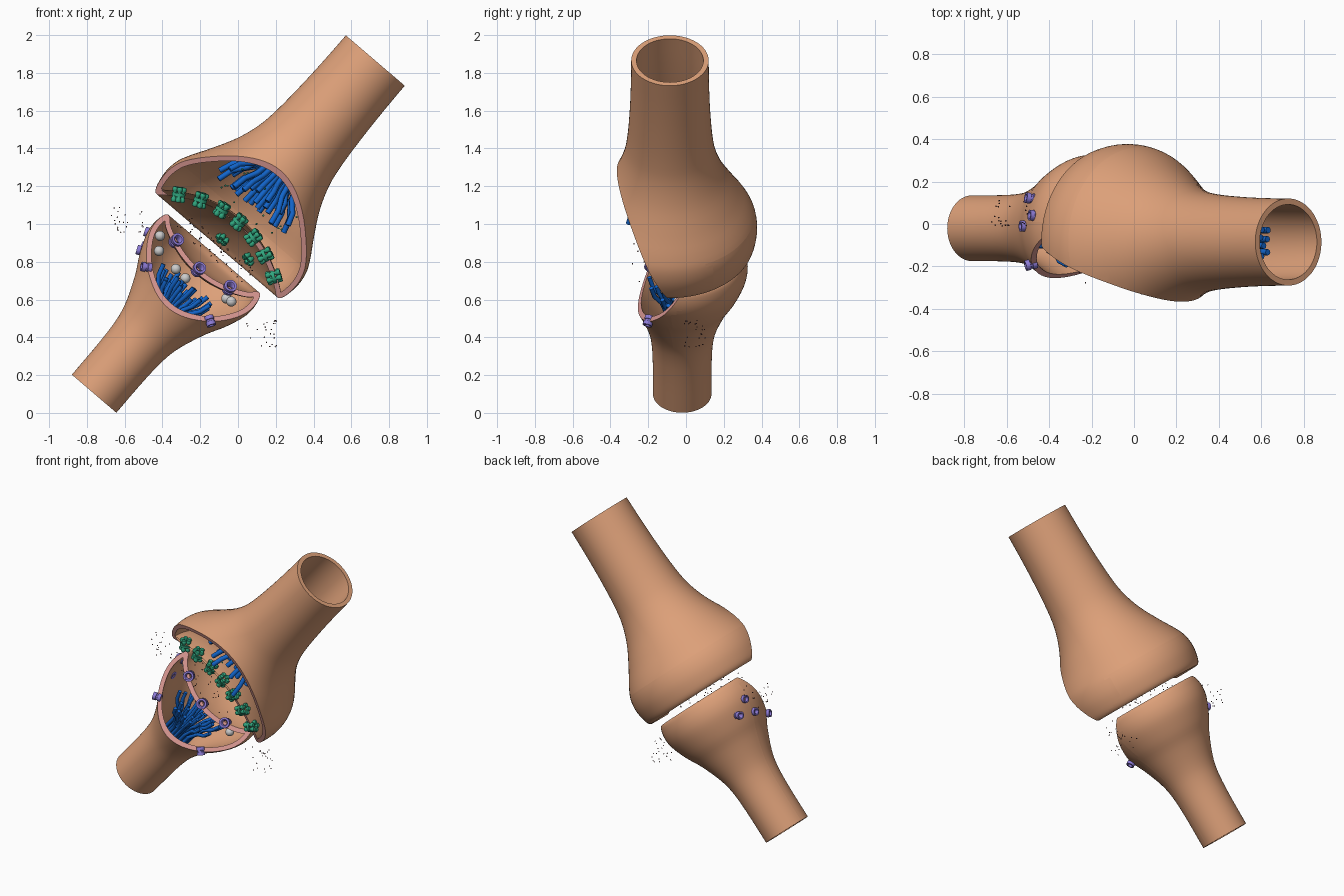
import bpy, bmesh, math, random
from mathutils import Matrix, Vector

if "Cube" in bpy.data.objects:
    bpy.data.objects.remove(bpy.data.objects["Cube"])

random.seed(4)
T = 0.028  # membrane wall thickness


def frame(v, y):
    """Cell frame: local x across the cell, local z along its slanted axis."""
    return Matrix(((.76, 0, .65, .76 * v), (0, 1, 0, y), (-.65, 0, .76, -.65 * v), (0, 0, 0, 1)))


UP, LOW = frame(-.66, -.085), frame(-.645, -.02)


def material(name, rgb):
    m = bpy.data.materials.new(name)
    m.diffuse_color = (*rgb, 1)
    m.use_nodes = True
    m.node_tree.nodes["Principled BSDF"].inputs["Base Color"].default_value = m.diffuse_color
    return m


TAN = material("cell_skin", (.72, .35, .19))
PINK = material("cut_membrane", (.75, .34, .31))
GREEN = material("receptor_green", (.03, .38, .21))
BLUE = material("tubule_blue", (.006, .13, .60))
PURPLE = material("channel_purple", (.27, .20, .68))
DARK = material("particle_brown", (.12, .05, .05))


def finish(name, bm, mats, mw, angle=40):
    me = bpy.data.meshes.new(name)
    bm.to_mesh(me)
    bm.free()
    ob = bpy.data.objects.new(name, me)
    bpy.context.collection.objects.link(ob)
    for m in mats:
        me.materials.append(m)
    ob.matrix_world = mw
    bpy.ops.object.select_all(action='DESELECT')
    ob.select_set(True)
    bpy.context.view_layer.objects.active = ob
    bpy.ops.object.shade_smooth_by_angle(angle=math.radians(angle))
    return ob


def lathe(bm, prof, segs, mat=Matrix(), closed=True):
    """Revolve (r, z) points about local z."""
    rings = [[bm.verts.new(mat @ Vector((r * math.cos(a), r * math.sin(a), z)))
              for a in (2 * math.pi * i / segs for i in range(segs))] for r, z in prof]
    for k in range(len(rings) if closed else len(rings) - 1):
        a, b = rings[k], rings[(k + 1) % len(rings)]
        for i in range(segs):
            j = (i + 1) % segs
            bm.faces.new((a[i], a[j], b[j], b[i]))


def smooth(pts, n=4):
    """Catmull-Rom through the profile points."""
    p = [Vector(q) for q in pts]
    p = [2 * p[0] - p[1]] + p + [2 * p[-1] - p[-2]]
    out = []
    for i in range(1, len(p) - 2):
        a, b, c, d = p[i - 1:i + 3]
        for k in range(n):
            t = k / n
            out.append(.5 * (2 * b + (c - a) * t + (2 * a - 5 * b + 4 * c - d) * t * t
                             + (3 * b - a - 3 * c + d) * t ** 3))
    return out + [p[-2]]


def cell(name, pts, side, mw, cut_co, cut_no):
    """Hollow revolved cell with a dished end, sliced open by a tilted plane."""
    outer = smooth(pts)
    inner = []
    for i, p in enumerate(outer):
        t = (outer[min(i + 1, len(outer) - 1)] - outer[max(i - 1, 0)]).normalized()
        q = p + side * T * Vector((-t.y, t.x))
        if i == 0:
            q.x = 0
        if i == len(outer) - 1:
            q = Vector((p.x - T, p.y))
        if min((q - o).length for o in outer) > T * .85:
            inner.append(q)
    bm = bmesh.new()
    lathe(bm, outer + inner[::-1], 72, closed=False)
    # close the tube wall back to the start is not needed: both ends meet on the axis
    bmesh.ops.remove_doubles(bm, verts=bm.verts[:], dist=1e-5)
    bmesh.ops.recalc_face_normals(bm, faces=bm.faces[:])
    res = bmesh.ops.bisect_plane(bm, geom=bm.verts[:] + bm.edges[:] + bm.faces[:],
                                 plane_co=cut_co, plane_no=cut_no, clear_outer=True)
    rim = [e for e in res['geom_cut'] if isinstance(e, bmesh.types.BMEdge)]
    fill = bmesh.ops.triangle_fill(bm, edges=rim, use_beauty=True, normal=cut_no)
    for f in fill['geom']:
        if isinstance(f, bmesh.types.BMFace):
            f.material_index = 1
    bmesh.ops.recalc_face_normals(bm, faces=bm.faces[:])
    return finish(name, bm, [TAN, PINK], mw)


# Dished end surfaces and cut planes, in each cell's frame
def up_dish(r): return .765 - .95 * r * r
def low_dish(r): return .44 + 1.1 * r * r
def up_cut(u): return -.01 - .52 * (u - .6)
def low_cut(u): return -.01 + .61 * (u - .55)


# Two cells
up_pts = [(r, up_dish(r)) for r in (0, .08, .16, .24, .32, .38)] + [
    (.41, .603), (.432, .605), (.45, .64), (.462, .72), (.452, .8), (.42, .87), (.36, .97), (.29, 1.1),
    (.245, 1.23), (.225, 1.36), (.213, 1.54), (.207, 1.72), (.205, 1.89)]
cell("upper_cell", up_pts, 1, UP, Vector((0, -.01, .6)), Vector((0, -1, -.52)).normalized())
low_pts = [(r, low_dish(r)) for r in (0, .07, .14, .21, .27)] + [
    (.3, .55), (.322, .556), (.338, .53), (.347, .47), (.337, .4), (.297, .3), (.243, .2),
    (.187, .06), (.164, -.05), (.156, -.2), (.155, -.418)]
cell("lower_cell", low_pts, -1, LOW, Vector((0, -.01, .55)), Vector((0, -1, .61)).normalized())


def place(co, normal):
    return Matrix.Translation(co) @ Vector(normal).to_track_quat('Z', 'Y').to_matrix().to_4x4()


# Receptors: five dumbbell pillars held by a waist ring
def receptor(bm, mat):
    for i in range(5):
        a = 2 * math.pi * i / 5
        m = mat @ Matrix.Translation((.024 * math.cos(a), .024 * math.sin(a), 0))
        half = [(0, -.04), (.011, -.04), (.015, -.034), (.015, -.022), (.010, -.015)]
        lathe(bm, half + [(r, -z) for r, z in half[::-1]], 10, m, False)
    lathe(bm, [(.026, -.009), (.036, -.009), (.036, .009), (.026, .009)], 16, mat)


bm = bmesh.new()
for x in (-.33, -.224, -.104, .006, .118, .225, .335):
    y = -.08
    for _ in range(12):
        y = up_cut(up_dish(math.hypot(x, y)))
    receptor(bm, place((x, y, up_dish(math.hypot(x, y)) + .014), (1.9 * x, 1.9 * y, 1)))
for x, y in ((.0, .34), (.18, .27)):
    receptor(bm, place((x, y, up_dish(math.hypot(x, y)) + .01), (1.9 * x, 1.9 * y, 1)))
bmesh.ops.remove_doubles(bm, verts=bm.verts[:], dist=1e-6)
finish("receptors", bm, [GREEN], UP)

# Channels: grooved rings in the dish and outer wall of the lower cell
ring = [(.015, -.027), (.034, -.027), (.034, -.006), (.028, -.004), (.028, .004), (.034, .006),
        (.034, .027), (.022, .027), (.015, .018)]
bm = bmesh.new()
for x in (-.196, -.008, .18):
    y = -.05
    for _ in range(12):
        y = low_cut(low_dish(math.hypot(x, y)))
    lathe(bm, ring, 20, place((x, y, low_dish(math.hypot(x, y)) - .005), (-.5 * x, -.85, .5)))
for x, y, u in ((-.225, -.17, .27), (.216, -.178, .274), (-.292, .14, .35), (-.33, .06, .42), (-.3, .01, .32)):
    lathe(bm, [(r * .75, z) for r, z in ring], 20, place((x, y, u), (x, y * .4, -.13)))
finish("channels", bm, [PURPLE], LOW)


# Tubule bundles running up the stalks and splaying into the bulbs
def tubules(name, mw, n, start, bend, tip, r0, r1, rad):
    cu = bpy.data.curves.new(name, 'CURVE')
    cu.dimensions = '3D'
    cu.bevel_depth, cu.bevel_resolution, cu.use_fill_caps = rad, 2, True
    for i in range(n):
        f = math.sqrt((i + .5) / n)
        a = i * 2.39996
        c, s = math.cos(a), math.sin(a)
        end = tip + (bend - tip) * random.uniform(-.1, .3)
        sp = cu.splines.new('POLY')
        sp.points.add(4)
        path = [(r0 * f, start), (r0 * f, bend), ((r0 * .65 + r1 * .35) * f, bend + (end - bend) * .45),
                ((r0 * .2 + r1 * .8) * f, bend + (end - bend) * .7), (r1 * f, end)]
        for p, (r, u) in zip(sp.points, path):
            p.co = (r * c, r * s, u, 1)
    cu.materials.append(BLUE)
    ob = bpy.data.objects.new(name, cu)
    bpy.context.collection.objects.link(ob)
    ob.matrix_world = mw


tubules("upper_tubules", UP, 34, 1.62, 1.14, .89, .13, .27, .015)
tubules("lower_tubules", LOW, 30, -.05, .14, .345, .09, .19, .012)


# Balls: vesicles and loose particles
def balls(name, pts, rad, mat, mw, sub):
    bm = bmesh.new()
    for p in pts:
        bmesh.ops.create_icosphere(bm, subdivisions=sub, radius=rad, matrix=Matrix.Translation(p))
    return finish(name, bm, [mat] if mat else [], mw, 60)


balls("vesicles", [(-.278, .04, .444), (-.23, .06, .38), (-.1, .05, .365), (-.03, .05, .36),
                   (.205, .05, .42), (.235, -.02, .425)], .027, None, LOW, 3)


def cloud(n, c, s):
    return [[ci + random.uniform(-si, si) for ci, si in zip(c, s)] for _ in range(n)]


I = Matrix()
balls("left_particles", cloud(24, (-.59, .05, 1.02), (.09, .06, .07)), .004, DARK, I, 1)
balls("right_particles", cloud(24, (.12, .05, .42), (.09, .06, .07)), .004, DARK, I, 1)
balls("cleft_particles", cloud(50, (0, 0, .58), (.24, .2, .05)), .004, DARK, UP, 1)
balls("green_particles", cloud(34, (.03, .02, .92), (.22, .13, .10)), .006, GREEN, UP, 1)
